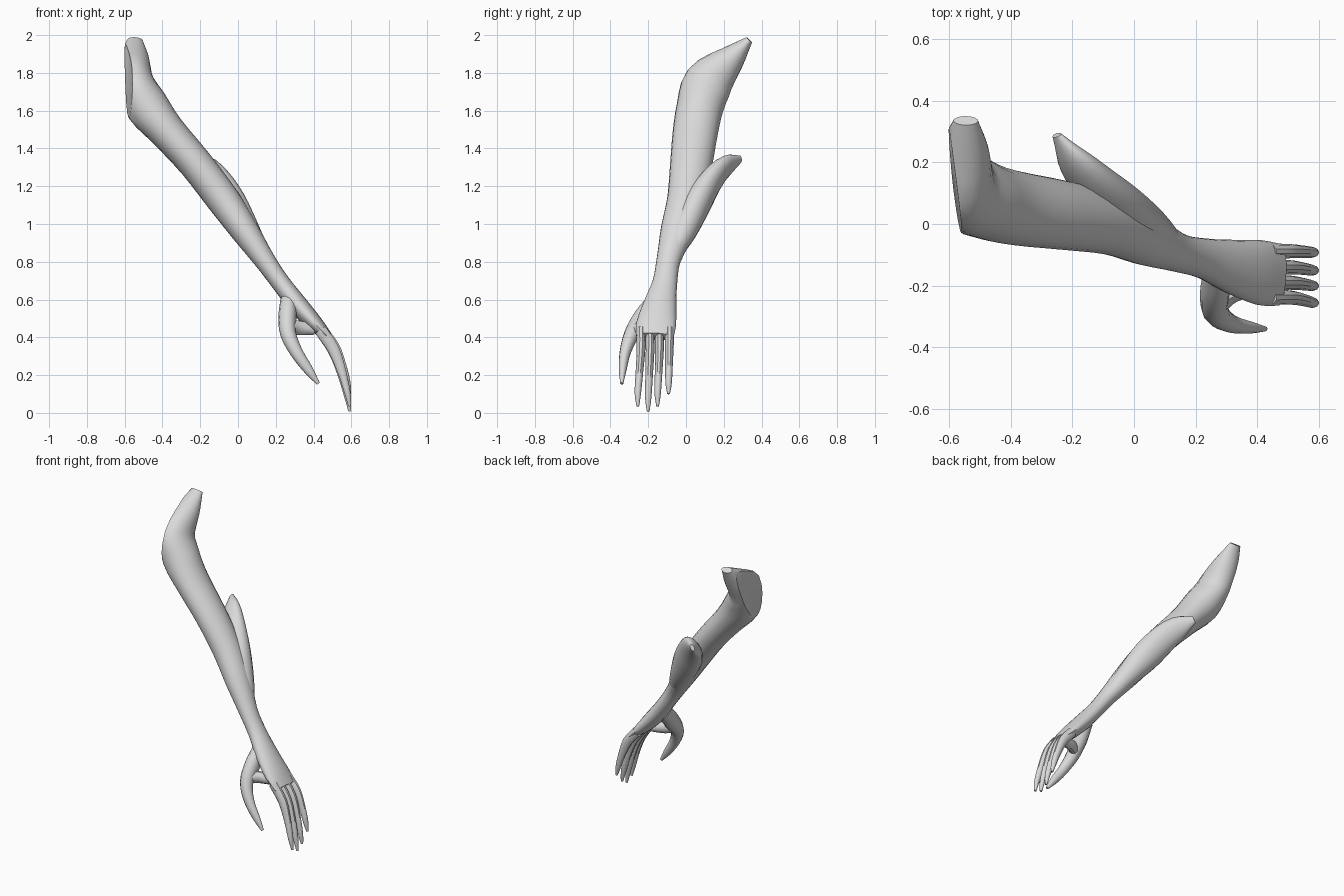
import bpy, bmesh, math
from mathutils import Vector

cube = bpy.data.objects.get("Cube")
if cube:
    bpy.data.objects.remove(cube, do_unlink=True)

skin = bpy.data.materials.new("plain_grey")
skin.use_nodes = True
GREY = (0.7, 0.7, 0.7, 1)
skin.diffuse_color = GREY
skin.node_tree.nodes["Principled BSDF"].inputs["Base Color"].default_value = GREY


def spline(rows, steps):
    """Smoothly interpolate rows of numbers (Catmull-Rom)."""
    rows = [Vector(r) for r in rows]
    out = []
    for i in range(len(rows) - 1):
        b, c = rows[i], rows[i + 1]
        a = rows[i - 1] if i else b * 2 - c
        d = rows[i + 2] if i + 2 < len(rows) else c * 2 - b
        for k in range(steps):
            t = k / steps
            out.append(b + (c - a) * (t / 2) + (a * 2 - b * 5 + c * 4 - d) * (t * t / 2)
                       + (b * 3 - a - c * 3 + d) * (t ** 3 / 2))
    return out + [rows[-1]]


def loft(name, rows, sides=16, steps=3, cut=None):
    """Tube through rows of (x, y, z, side radius, thickness radius)."""
    rows = spline(rows, steps)
    pts = [Vector(r[:3]) for r in rows]
    bm = bmesh.new()
    rings = []
    for i, r in enumerate(rows):
        t = (pts[min(i + 1, len(pts) - 1)] - pts[max(i - 1, 0)]).normalized()
        u = Vector((0, 1, 0))
        u = (u - t * u.dot(t)).normalized()
        v = t.cross(u)
        ring = []
        for k in range(sides):
            a = math.tau * k / sides
            ring.append(bm.verts.new(pts[i] + u * (r[3] * math.cos(a)) + v * (r[4] * math.sin(a))))
        rings.append(ring)
    for p, q in zip(rings, rings[1:]):
        for k in range(sides):
            n = (k + 1) % sides
            bm.faces.new((p[k], p[n], q[n], q[k]))
    bm.faces.new(rings[0])
    bm.faces.new(rings[-1])
    if cut:
        # Flat face where the part is sliced off
        co, no = cut
        geom = bm.verts[:] + bm.edges[:] + bm.faces[:]
        res = bmesh.ops.bisect_plane(bm, geom=geom, plane_co=co, plane_no=no, clear_outer=True)
        edges = [e for e in res["geom_cut"] if isinstance(e, bmesh.types.BMEdge)]
        bmesh.ops.holes_fill(bm, edges=edges)
    bmesh.ops.recalc_face_normals(bm, faces=bm.faces)
    mesh = bpy.data.meshes.new(name)
    bm.to_mesh(mesh)
    bm.free()
    mesh.materials.append(skin)
    ob = bpy.data.objects.new(name, mesh)
    bpy.context.collection.objects.link(ob)
    bpy.ops.object.select_all(action="DESELECT")
    ob.select_set(True)
    bpy.context.view_layer.objects.active = ob
    bpy.ops.object.shade_smooth_by_angle(angle=math.radians(40))
    return ob


# Arm from shoulder tip to knuckles, sliced flat on the body side
corner = Vector((-0.6, 0.31, 1.93))
normal = (Vector((-0.555, -0.04, 1.77)) - corner).cross(Vector((-0.57, 0, 1.55)) - corner).normalized()
if normal.x > 0:
    normal.negate()
loft("arm_and_palm", [
    (-0.545, 0.335, 1.975, 0.02, 0.04),
    (-0.55, 0.24, 1.875, 0.075, 0.08),
    (-0.545, 0.12, 1.75, 0.13, 0.1),
    (-0.48, 0.075, 1.62, 0.125, 0.115),
    (-0.375, 0.05, 1.49, 0.12, 0.097),
    (-0.225, 0.028, 1.32, 0.112, 0.09),
    (-0.08, 0.0, 1.13, 0.1, 0.088),
    (0.035, -0.045, 0.965, 0.09, 0.075),
    (0.14, -0.092, 0.81, 0.064, 0.056),
    (0.225, -0.112, 0.69, 0.066, 0.05),
    (0.315, -0.138, 0.575, 0.088, 0.052),
    (0.405, -0.157, 0.475, 0.105, 0.044),
    (0.475, -0.165, 0.405, 0.1, 0.026),
], sides=20, cut=(corner, normal))

# Blade sweeping back past the elbow
loft("elbow_fin", [
    (0.12, -0.075, 0.84, 0.05, 0.05),
    (0.04, -0.01, 0.97, 0.072, 0.074),
    (-0.05, 0.06, 1.11, 0.075, 0.095),
    (-0.13, 0.135, 1.23, 0.06, 0.09),
    (-0.195, 0.21, 1.305, 0.04, 0.07),
    (-0.25, 0.288, 1.343, 0.012, 0.022),
])

# Four fingers: root y, tip y, tip z
fingers = {"index": (-0.238, -0.255, 0.035), "middle": (-0.19, -0.2, 0.008),
           "ring": (-0.14, -0.15, 0.035), "little": (-0.088, -0.092, 0.1)}
for label, (root, tip, low) in fingers.items():
    drop = 0.44 - low
    loft(label + "_finger", [
        (0.435, root, 0.44, 0.025, 0.034),
        (0.505, root, 0.44 - drop * 0.25, 0.023, 0.032),
        (0.55, (root + tip) / 2, 0.44 - drop * 0.55, 0.02, 0.024),
        (0.58, tip, 0.44 - drop * 0.83, 0.017, 0.017),
        (0.592, tip, low, 0.007, 0.008),
    ], sides=10)

# Thumb curling forward
loft("thumb", [
    (0.27, -0.15, 0.6, 0.05, 0.045),
    (0.262, -0.22, 0.51, 0.055, 0.048),
    (0.265, -0.285, 0.42, 0.042, 0.042),
    (0.31, -0.322, 0.32, 0.03, 0.034),
    (0.375, -0.335, 0.225, 0.02, 0.025),
    (0.425, -0.34, 0.155, 0.008, 0.009),
], sides=12)

# Web of flesh between thumb and palm
loft("thumb_web", [
    (0.27, -0.26, 0.45, 0.035, 0.035),
    (0.32, -0.225, 0.45, 0.03, 0.04),
    (0.4, -0.2, 0.44, 0.03, 0.03),
], sides=10)
